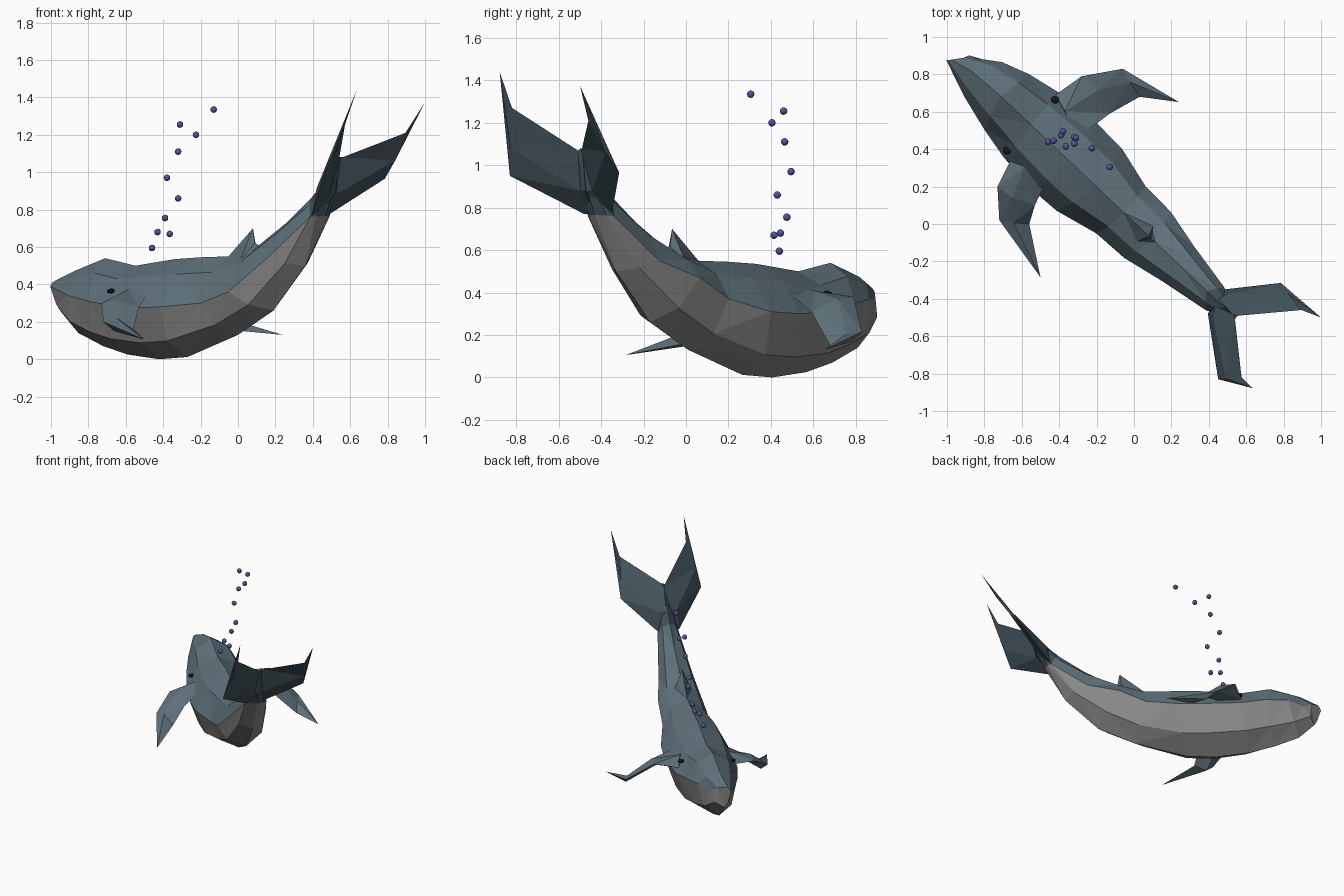
import bpy, bmesh
from mathutils import Vector as V

if "Cube" in bpy.data.objects:
    bpy.data.objects.remove(bpy.data.objects["Cube"])

def material(name, rgb):
    m = bpy.data.materials.new(name)
    m.diffuse_color = (*rgb, 1)
    m.use_nodes = True
    m.node_tree.nodes["Principled BSDF"].inputs["Base Color"].default_value = m.diffuse_color
    return m

SLATE = material("slate_back", (0.115, 0.165, 0.195))
BELLY = material("grey_belly", (0.25, 0.25, 0.25))
DARK = material("dark_tail", (0.055, 0.085, 0.105))
BLACK = material("eye_black", (0.01, 0.01, 0.012))
BUBBLE = material("bubble_blue", (0.09, 0.085, 0.32))

def finish(name, bm, mats):
    bmesh.ops.recalc_face_normals(bm, faces=bm.faces)
    me = bpy.data.meshes.new(name)
    bm.to_mesh(me)
    bm.free()
    for m in mats:
        me.materials.append(m)
    ob = bpy.data.objects.new(name, me)
    bpy.context.collection.objects.link(ob)
    return ob

# The body runs diagonally: x gives the place along the spine, side the sideways offset
SIDE = V((0.687, 0.727, 0))

def spine(x, side, z):
    return V((x, 0.01 - 0.945 * x, z)) + SIDE * side

def mix(a, b, t):
    return a + (b - a) * t

# Body stations: ridge x,z | left x, right x, half width, left z, right z | keel x,z | offset
STATIONS = [
    (-.95, .42, -.963, -.88, .06, .39, .36, -.93, .25, -.04),
    (-.86, .475, -.81, -.80, .137, .34, .37, -.85, .14, -.01),
    (-.71, .54, -.67, -.69, .19, .31, .35, -.72, .07, 0),
    (-.55, .50, -.54, -.56, .227, .29, .31, -.59, .025, 0),
    (-.34, .535, -.37, -.365, .248, .275, .30, -.42, .0, 0),
    (-.20, .545, -.25, -.227, .24, .28, .31, -.27, .012, 0),
    (-.05, .55, -.076, -.064, .182, .30, .37, 0, .13, 0),
    (.10, .60, .068, .076, .175, .36, .47, .19, .26, 0),
    (.26, .73, .24, .24, .125, .54, .55, .36, .50, 0),
    (.39, .86, .44, .43, .078, .76, .76, .465, .765, 0),
    (.465, .955, .49, .49, .035, .94, .94, .51, .90, 0),
]

bm = bmesh.new()
rings = []
for xt, zt, xl, xr, w, zl, zr, xk, zk, c in STATIONS:
    def flank(xm, s, zm):
        up = spine(mix(xm, xt, .5), s * w * .62 + c * .4, mix(zm, zt, .66))
        low = spine(mix(xm, xk, .6), s * w * .72, mix(zk, zm, .32))
        return up, spine(xm, s * w, zm), low
    right, left = flank(xr, 1, zr), flank(xl, -1, zl)
    pts = [spine(xt, c, zt), *right, spine(xk, c * .5, zk), *reversed(left)]
    rings.append([bm.verts.new(p) for p in pts])
for k, (a, b) in enumerate(zip(rings, rings[1:])):
    for i in range(8):
        j = (i + 1) % 8
        f = bm.faces.new((a[i], a[j], b[j], b[i]))
        f.material_index = 2 if k == len(rings) - 2 else int(2 <= i <= 5)
bm.faces.new(rings[0]).material_index = 1
bm.faces.new(rings[-1]).material_index = 2
bmesh.ops.triangulate(bm, faces=bm.faces)
finish("body", bm, [SLATE, BELLY, DARK])

# Fins: diamond sections (leading point, trailing point, half thickness) closing in a tip
def blade(name, sections, tip, mat):
    bm = bmesh.new()
    loops = []
    for k, (lead, trail, t) in enumerate(sections):
        lead, trail = V(lead), V(trail)
        ahead = V(sections[k + 1][0]) + V(sections[k + 1][1]) if k + 1 < len(sections) else V(tip) * 2
        n = (trail - lead).cross(ahead - lead - trail).normalized() * t
        mid = mix(lead, trail, .42)
        loops.append([bm.verts.new(p) for p in (lead, mid + n, trail, mid - n)])
    end = bm.verts.new(tip)
    for i in range(4):
        j = (i + 1) % 4
        for a, b in zip(loops, loops[1:]):
            bm.faces.new((a[i], a[j], b[j], b[i]))
        bm.faces.new((loops[-1][i], loops[-1][j], end))
    bm.faces.new(loops[0])
    bmesh.ops.triangulate(bm, faces=bm.faces)
    return finish(name, bm, [mat])

# Tail flukes
blade("left_fluke", [((.42, -.43, .77), (.55, -.49, 1.08), .05),
                     ((.395, -.48, .77), (.54, -.51, 1.07), .04),
                     ((.45, -.83, .95), (.575, -.82, 1.27), .012)],
      (.635, -.878, 1.44), DARK)
blade("right_fluke", [((.44, -.39, .77), (.54, -.50, 1.08), .05),
                      ((.48, -.35, .77), (.56, -.49, 1.08), .04),
                      ((.785, -.315, .965), (.895, -.46, 1.21), .012)],
      (1.0, -.50, 1.375), DARK)

# Flippers
blade("right_flipper", [((-.42, .69, .35), (-.30, .46, .42), .03),
                        ((-.28, .79, .38), (-.13, .59, .31), .028),
                        ((-.06, .83, .215), (.03, .68, .15), .022)],
      (.24, .652, .13), SLATE)
blade("left_flipper", [((-.66, .34, .31), (-.45, .27, .40), .03),
                       ((-.73, .20, .30), (-.53, .10, .28), .028),
                       ((-.72, .02, .20), (-.56, .0, .16), .035)],
      (-.50, -.285, .105), SLATE)

# Dorsal fin: a low wedge on the ridge
bm = bmesh.new()
base = [bm.verts.new(p) for p in (spine(-.06, 0, .54), spine(.06, .07, .53),
                                  spine(.13, 0, .60), spine(.06, -.07, .53))]
heel, tip = bm.verts.new(spine(.09, 0, .62)), bm.verts.new(spine(.08, 0, .70))
for a, b in ((base[0], base[1]), (base[1], heel), (heel, base[3]), (base[3], base[0])):
    bm.faces.new((a, b, tip))
bm.faces.new((base[1], base[2], heel))
bm.faces.new((base[2], base[3], heel))
bm.faces.new(base)
finish("dorsal_fin", bm, [SLATE])

def ball(name, centre, r, mat, sub, scale=(1, 1, 1)):
    bm = bmesh.new()
    bmesh.ops.create_icosphere(bm, subdivisions=sub, radius=r)
    bmesh.ops.scale(bm, vec=scale, verts=bm.verts)
    ob = finish(name, bm, [mat])
    ob.location = centre
    return ob

# Eyes
for name, s, z in (("left_eye", -.188, .365), ("right_eye", .185, .395)):
    ball(name, spine(-.55, s, z), .024, BLACK, 1, (1, 1, .6))

# Rising bubbles
BUBBLES = [(-.46, .44, .595), (-.43, .445, .68), (-.365, .415, .67), (-.39, .475, .755),
           (-.32, .43, .86), (-.38, .495, .97), (-.32, .465, 1.11), (-.225, .405, 1.2),
           (-.31, .46, 1.255), (-.13, .305, 1.335)]
for i, p in enumerate(BUBBLES):
    ob = ball(f"bubble_{i + 1}", p, .018, BUBBLE, 2)
    ob.data.shade_smooth()
